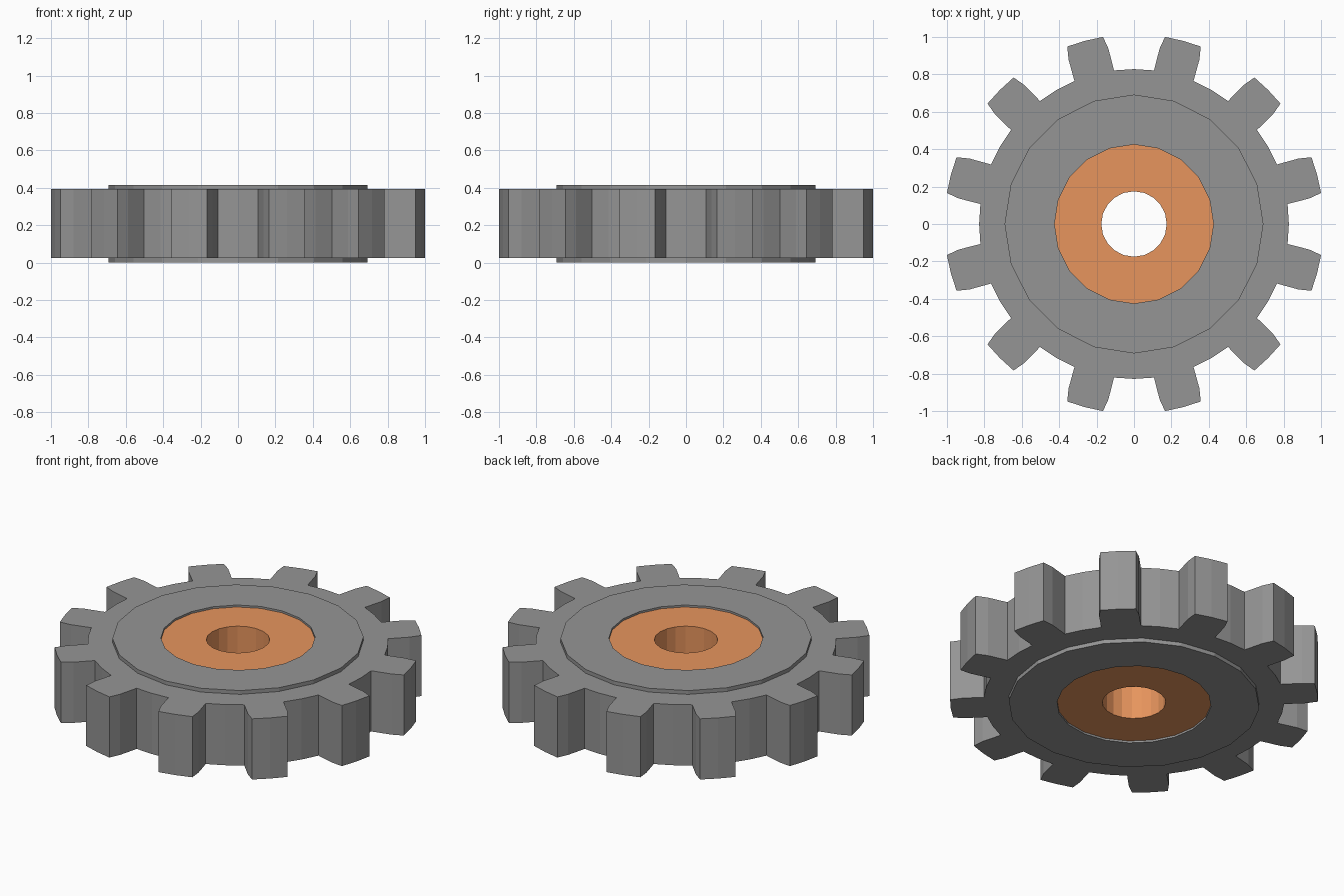
import bpy, bmesh
from math import cos, sin, radians

if "Cube" in bpy.data.objects:
    bpy.data.objects.remove(bpy.data.objects["Cube"])

TEETH, SIDES = 12, 20


def circle(r, z):
    return [(r * cos(radians(360 * i / SIDES)), r * sin(radians(360 * i / SIDES)), z)
            for i in range(SIDES)]


def gear_outline(z):
    # one tooth: (angle from tooth centre, radius)
    tooth = [(-15, .828), (-7.6, .828), (-6.7, .947), (-5.6, 1.0138), (0, 1.0138),
             (5.6, 1.0138), (6.7, .947), (7.6, .828)]
    return [(r * cos(radians(15 + 30 * t + a)), r * sin(radians(15 + 30 * t + a)), z)
            for t in range(TEETH) for a, r in tooth]


def loop_solid(name, loops, colour):
    """Join a closed chain of loops: quads for equal counts, a flat fill otherwise."""
    bm = bmesh.new()
    rings = [[bm.verts.new(p) for p in loop] for loop in loops]
    for a, b in zip(rings, rings[1:] + rings[:1]):
        if len(a) == len(b):
            n = len(a)
            for i in range(n):
                j = (i + 1) % n
                bm.faces.new((a[i], a[j], b[j], b[i]))
        else:
            edges = []
            for ring in (a, b):
                for i in range(len(ring)):
                    pair = (ring[i], ring[(i + 1) % len(ring)])
                    edges.append(bm.edges.get(pair) or bm.edges.new(pair))
            bmesh.ops.triangle_fill(bm, use_beauty=True, edges=edges)
    bmesh.ops.recalc_face_normals(bm, faces=bm.faces)
    mesh = bpy.data.meshes.new(name)
    bm.to_mesh(mesh)
    bm.free()
    mat = bpy.data.materials.new(name + "_colour")
    mat.diffuse_color = colour
    mat.use_nodes = True
    mat.node_tree.nodes["Principled BSDF"].inputs["Base Color"].default_value = mat.diffuse_color
    mesh.materials.append(mat)
    ob = bpy.data.objects.new(name, mesh)
    bpy.context.collection.objects.link(ob)


# toothed wheel with a raised collar on both faces
loop_solid("gear_wheel", [
    gear_outline(.024), gear_outline(.393),
    circle(.692, .393), circle(.692, .416),
    circle(.425, .416), circle(.425, 0),
    circle(.692, 0), circle(.692, .024)], (.3, .3, .3, 1))

# slightly recessed copper bushing with the axle hole
loop_solid("copper_bushing", [
    circle(.425, .012), circle(.425, .404), circle(.175, .404), circle(.175, .012)],
    (.8, .3, .11, 1))
